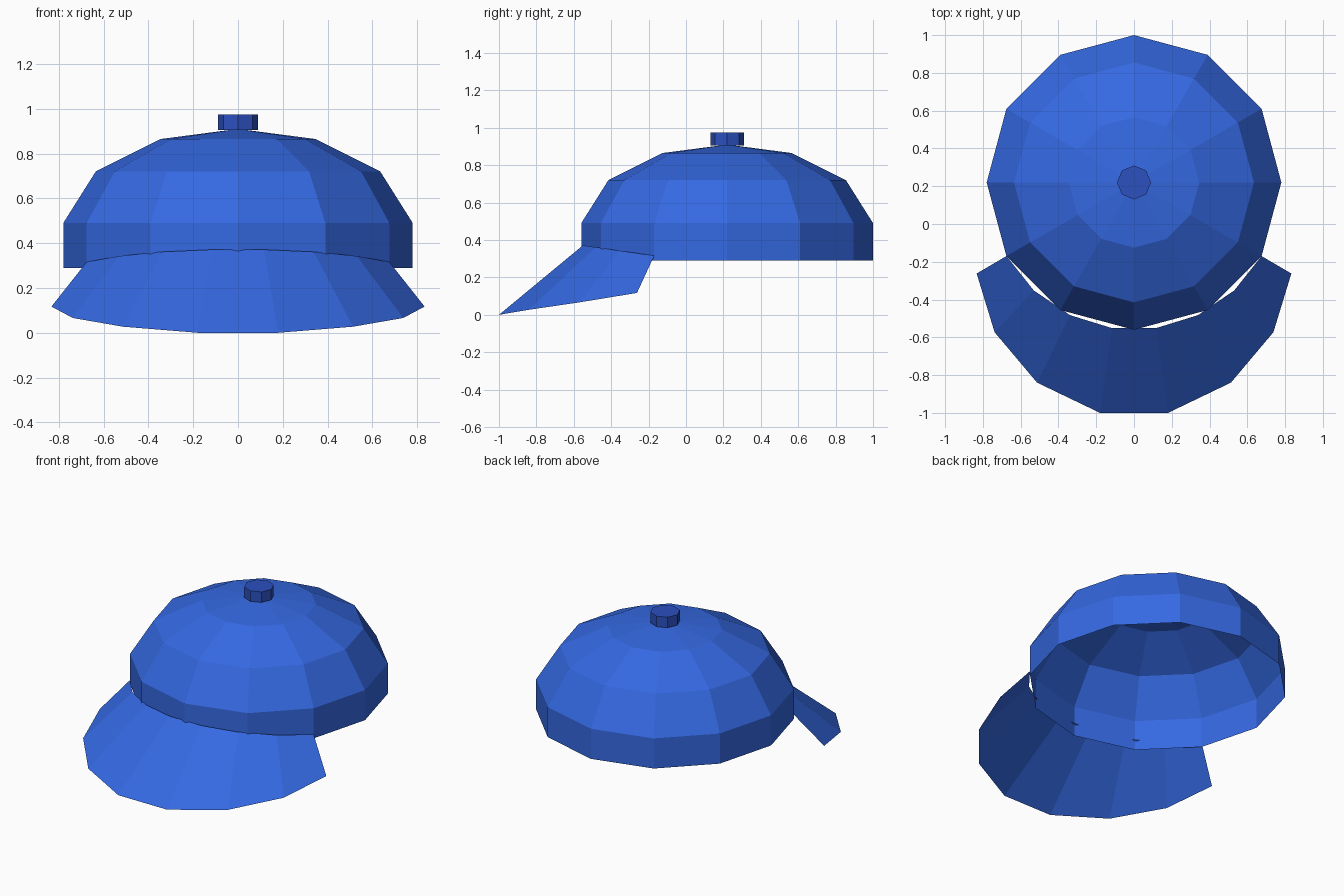
import bpy, bmesh
from math import sin, cos, radians

if "Cube" in bpy.data.objects:
    bpy.data.objects.remove(bpy.data.objects["Cube"])

CY = 0.22  # centre of the crown in y


def material(name, color):
    m = bpy.data.materials.new(name)
    m.diffuse_color = color
    m.use_nodes = True
    m.node_tree.nodes["Principled BSDF"].inputs["Base Color"].default_value = m.diffuse_color
    return m


blue = material("blue", (0.035, 0.14, 0.76, 1))
dark_blue = material("dark_blue", (0.025, 0.08, 0.52, 1))


def finish(name, bm, mat):
    me = bpy.data.meshes.new(name)
    bm.to_mesh(me)
    bm.free()
    me.materials.append(mat)
    ob = bpy.data.objects.new(name, me)
    bpy.context.collection.objects.link(ob)
    return ob


def bridge(bm, a, b, closed):
    n = len(a)
    for i in range(n if closed else n - 1):
        j = (i + 1) % n
        bm.faces.new((a[i], a[j], b[j], b[i]))


# Crown: open twelve-sided dome
bm = bmesh.new()
rings = []
for r, z in [(0.78, 0.29), (0.78, 0.49), (0.635, 0.72), (0.345, 0.865)]:
    rings.append([bm.verts.new((r * cos(radians(30 * i)), CY + r * sin(radians(30 * i)), z))
                  for i in range(12)])
for low, high in zip(rings, rings[1:]):
    bridge(bm, low, high, True)
apex = bm.verts.new((0, CY, 0.91))
for i in range(12):
    bm.faces.new((rings[-1][i], rings[-1][(i + 1) % 12], apex))
finish("crown", bm, blue)

# Button: small octagonal cylinder on top
bpy.ops.mesh.primitive_cylinder_add(vertices=8, radius=0.09, depth=0.07,
                                    location=(0, CY, 0.94))
button = bpy.context.object
button.name = "button"
button.data.materials.append(dark_blue)

# Brim: thin sloping sheet following the front of the crown
bm = bmesh.new()
inner = []
for i in range(8):
    a = radians(-150 + i * 120 / 7)
    y = CY + 0.78 * sin(a)
    inner.append(bm.verts.new((0.78 * cos(a), y, 0.316 - 0.145 * (y + 0.17))))
half = [(0.18, -1.0, 0.0), (0.513, -0.84, 0.027), (0.738, -0.573, 0.066), (0.833, -0.262, 0.117)]
outline = [(-x, y, z) for x, y, z in reversed(half)] + half
outer = [bm.verts.new(p) for p in outline]
bridge(bm, outer, inner, False)
finish("brim", bm, blue)
